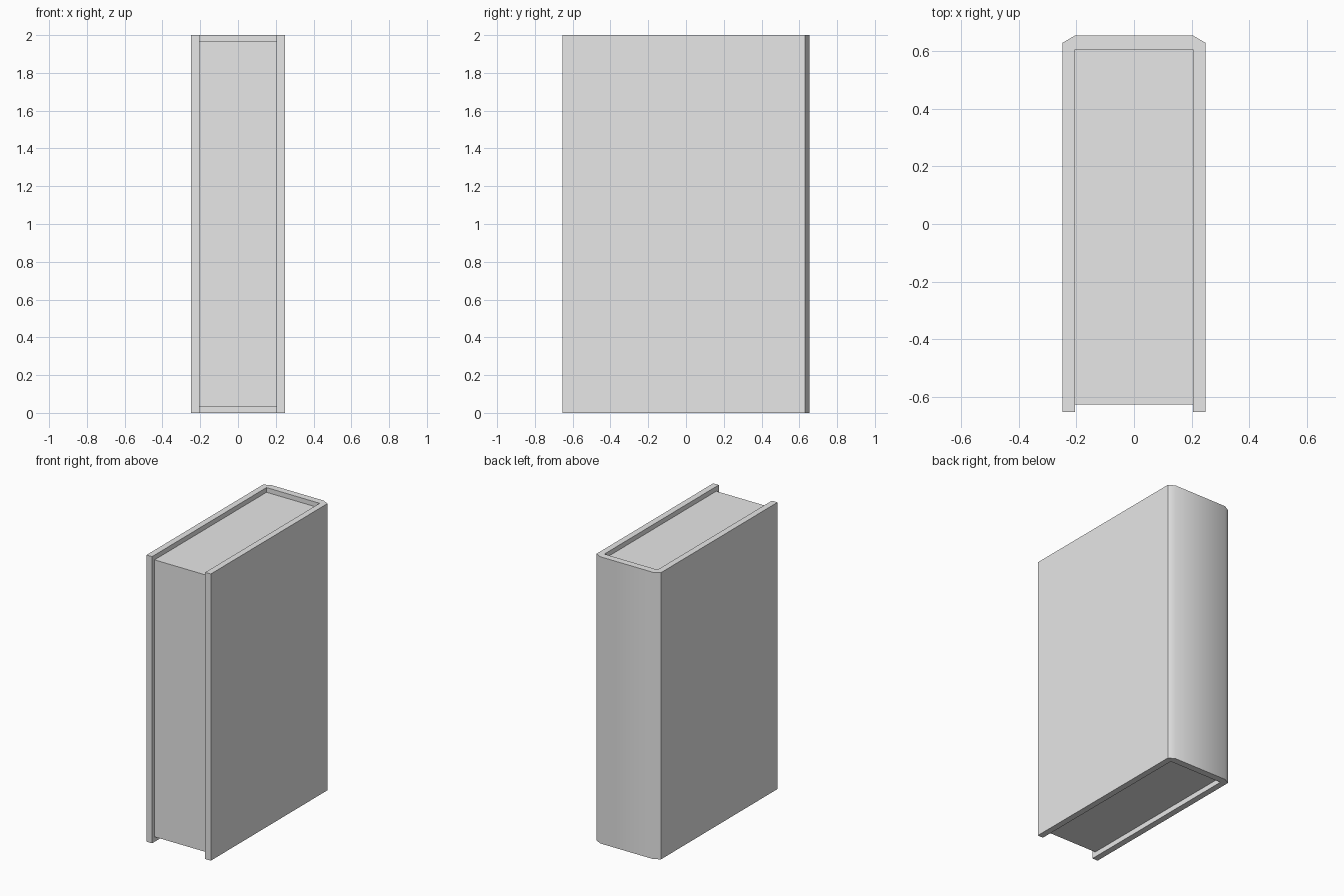
import bpy, bmesh, math

if "Cube" in bpy.data.objects:
    bpy.data.objects.remove(bpy.data.objects["Cube"])

grey = bpy.data.materials.new("light_grey")
grey.diffuse_color = (0.8, 0.8, 0.8, 1)
grey.use_nodes = True
grey.node_tree.nodes["Principled BSDF"].inputs["Base Color"].default_value = grey.diffuse_color


def prism(name, outline, z0, z1):
    """Extrude an anticlockwise plan outline from z0 up to z1."""
    bm = bmesh.new()
    base = bm.faces.new([bm.verts.new((x, y, z0)) for x, y in outline])
    top = bmesh.ops.extrude_face_region(bm, geom=[base], use_keep_orig=True)
    verts = [g for g in top["geom"] if isinstance(g, bmesh.types.BMVert)]
    bmesh.ops.translate(bm, verts=verts, vec=(0, 0, z1 - z0))
    bmesh.ops.recalc_face_normals(bm, faces=bm.faces)
    mesh = bpy.data.meshes.new(name)
    bm.to_mesh(mesh)
    bm.free()
    mesh.materials.append(grey)
    obj = bpy.data.objects.new(name, mesh)
    bpy.context.collection.objects.link(obj)
    return obj


# Cover: two boards and a chamfered spine in one U-shaped profile
half = [(0.205, 0.607), (0.205, -0.654), (0.248, -0.654), (0.248, 0.63), (0.205, 0.655)]
cover = prism("cover", half + [(-x, y) for x, y in reversed(half)], 0, 2)

# Spine blends smoothly over its shallow chamfers
bpy.context.view_layer.objects.active = cover
cover.select_set(True)
bpy.ops.object.shade_smooth_by_angle(angle=math.radians(40))

# Page block: recessed at the top, bottom and open edge
prism("pages", [(-0.205, -0.627), (0.205, -0.627), (0.205, 0.607), (-0.205, 0.607)],
      0.035, 1.967)
